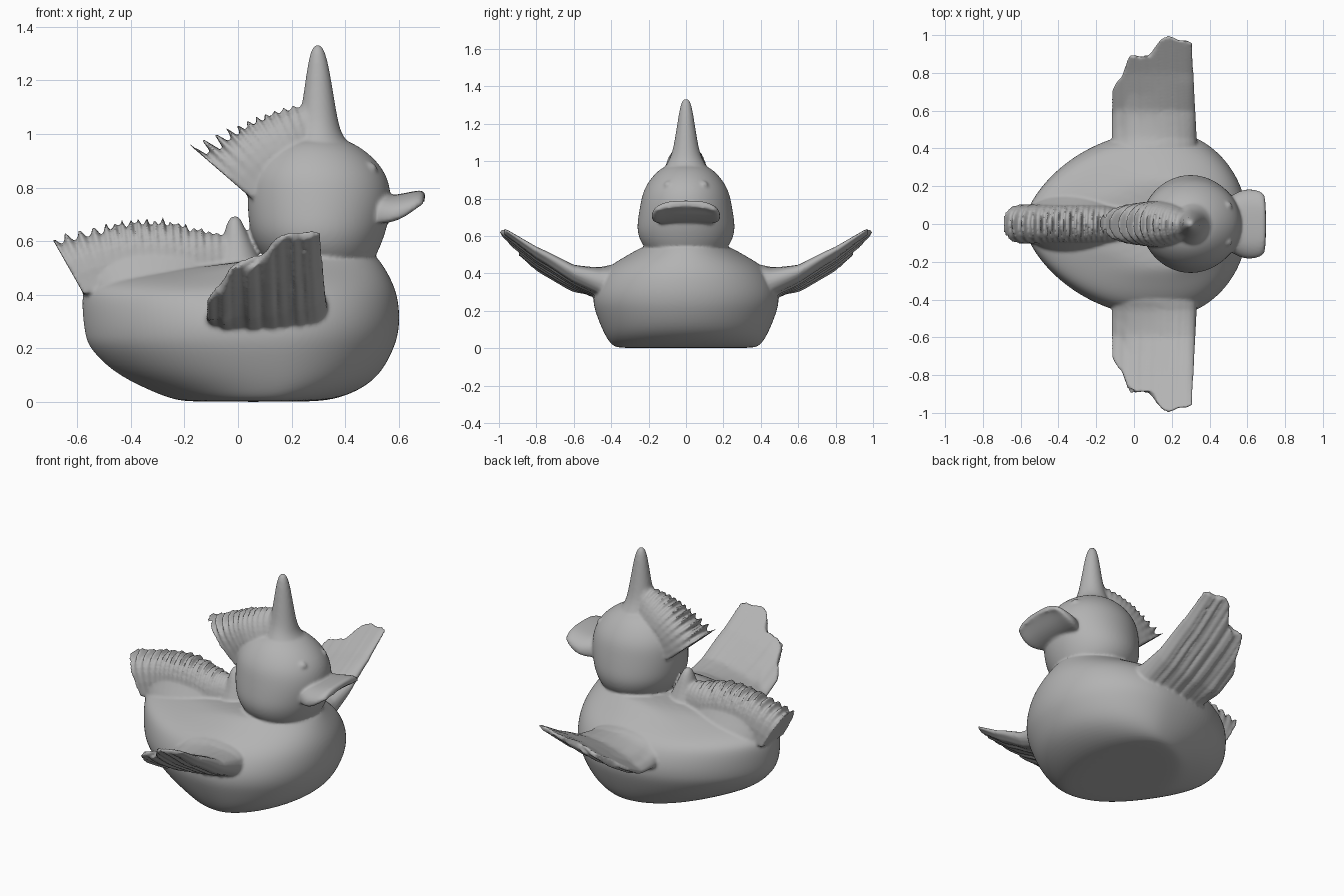
import bpy, bmesh, math, random
from math import sin, cos, pi

if "Cube" in bpy.data.objects:
    bpy.data.objects.remove(bpy.data.objects["Cube"])

random.seed(4)
mat = bpy.data.materials.new("plain grey")
mat.diffuse_color = (0.45, 0.45, 0.45, 1)
mat.use_nodes = True
mat.node_tree.nodes["Principled BSDF"].inputs["Base Color"].default_value = mat.diffuse_color
parts = []


def lerp_keys(keys, t):
    """Linear interpolation through evenly spaced key tuples, t in 0..1."""
    f = t * (len(keys) - 1)
    i = min(int(f), len(keys) - 2)
    return [a + (b - a) * (f - i) for a, b in zip(keys[i], keys[i + 1])]


def curve(pts, x):
    """Piecewise linear y(x) through pts."""
    for (x0, y0), (x1, y1) in zip(pts, pts[1:]):
        if x <= x1:
            return y0 + (y1 - y0) * (x - x0) / (x1 - x0)
    return pts[-1][1]


def loft(name, sections, subsurf=0):
    """Skin closed sections of equal point count and cap both ends."""
    bm = bmesh.new()
    rows = [[bm.verts.new(p) for p in s] for s in sections]
    n = len(rows[0])
    for a, b in zip(rows, rows[1:]):
        for i in range(n):
            j = (i + 1) % n
            bm.faces.new((a[i], a[j], b[j], b[i]))
    bm.faces.new(rows[0][::-1])
    bm.faces.new(rows[-1])
    bmesh.ops.recalc_face_normals(bm, faces=bm.faces)
    me = bpy.data.meshes.new(name)
    bm.to_mesh(me)
    bm.free()
    me.materials.append(mat)
    ob = bpy.data.objects.new(name, me)
    bpy.context.collection.objects.link(ob)
    if subsurf:
        m = ob.modifiers.new("smooth", 'SUBSURF')
        m.levels = m.render_levels = subsurf
    parts.append(ob)


def ring(z, x0, x1, w, mid=0.5, n=32, taper=1.0):
    """Egg-shaped horizontal ring, widest at fraction mid; taper sharpens the back."""
    c = x0 + mid * (x1 - x0)
    pts = []
    for i in range(n):
        a = 2 * pi * i / n
        s = math.copysign(abs(sin(a)) ** (taper if cos(a) < 0 else 1), sin(a))
        pts.append((c + cos(a) * ((x1 - c) if cos(a) > 0 else (c - x0)), w * s, z))
    return pts


def sag(p):
    """Lower the back of the body behind the neck."""
    x, y, z = p
    k = max(0, (z - 0.40) / 0.15) * min(1, max(0, (0.1 - x) / 0.25))
    return (x, y, z - 0.055 * k)


def ridge(name, keys, teeth, power):
    """Toothed ridge; keys = base x, base z, tip x, tip z, half width, notch depth."""
    secs = []
    for i in range(2 * teeth + 1):
        bx, bz, tx, tz, w, d = lerp_keys(keys, i / (2 * teeth))
        sec = []
        for k in range(17):
            c, s = cos(pi * k / 16), max(0, sin(pi * k / 16)) ** power
            h = s * (1 - (d * s ** 2 if i % 2 else 0))
            sec.append((bx + (tx - bx) * h, w * c * (1 - 0.08 * s * (i % 2)), bz + (tz - bz) * h))
        secs.append(sec)
    loft(name, secs)


# Body: flat-bottomed egg, wider towards the chest
loft("body", [[sag(p) for p in ring(z, a, b, w, 0.62, taper=1.25)] for z, a, b, w in (
    (0.0, -0.16, 0.24, 0.33), (0.005, -0.24, 0.36, 0.39), (0.05, -0.35, 0.47, 0.425),
    (0.11, -0.47, 0.54, 0.455), (0.20, -0.56, 0.585, 0.49), (0.25, -0.575, 0.6, 0.50),
    (0.31, -0.583, 0.607, 0.495), (0.39, -0.588, 0.60, 0.46), (0.45, -0.575, 0.578, 0.40),
    (0.50, -0.51, 0.55, 0.31), (0.535, -0.38, 0.525, 0.25), (0.55, -0.1, 0.51, 0.21))], 2)

# Head
loft("head", [ring(z, a, b, w) for z, a, b, w in (
    (0.48, 0.14, 0.48, 0.17), (0.53, 0.105, 0.508, 0.215), (0.57, 0.075, 0.528, 0.245),
    (0.63, 0.045, 0.552, 0.264), (0.70, 0.036, 0.568, 0.257), (0.77, 0.034, 0.574, 0.245),
    (0.84, 0.04, 0.56, 0.23), (0.90, 0.07, 0.52, 0.195), (0.95, 0.12, 0.46, 0.15),
    (0.98, 0.18, 0.40, 0.10), (0.99, 0.25, 0.33, 0.03))], 2)

# Horn
loft("horn", [ring(z, a, b, w, n=20) for z, a, b, w in (
    (0.93, 0.18, 0.46, 0.14), (0.98, 0.21, 0.395, 0.105), (1.04, 0.225, 0.376, 0.075),
    (1.12, 0.24, 0.362, 0.06), (1.20, 0.251, 0.349, 0.047), (1.27, 0.262, 0.336, 0.036),
    (1.315, 0.273, 0.322, 0.025), (1.335, 0.288, 0.308, 0.01))], 2)

# Beak: wide upturned bill, lofted along x with drooping corners
loft("beak", [[(x, w * math.copysign(abs(cos(a)) ** 0.6, cos(a)),
                (lo + hi) / 2 + (hi - lo) / 2 * math.copysign(abs(sin(a)) ** 0.7, sin(a))
                - 0.03 * cos(a) ** 2)
               for a in (2 * pi * i / 24 for i in range(24))]
              for x, w, lo, hi in (
                  (0.46, 0.12, 0.67, 0.78), (0.53, 0.16, 0.668, 0.775), (0.58, 0.185, 0.675, 0.772),
                  (0.63, 0.185, 0.70, 0.782), (0.67, 0.175, 0.737, 0.79),
                  (0.69, 0.158, 0.752, 0.79), (0.699, 0.125, 0.762, 0.784))], 2)

# Eyes: small bumps
for side, word in ((-1, "right"), (1, "left")):
    loft(word + "_eye", [[(0.488 + 0.032 * cos(p), side * 0.093 + 0.028 * sin(p) * cos(a),
                           0.868 + 0.028 * sin(p) * sin(a))
                          for a in (2 * pi * i / 16 for i in range(16))]
                         for p in (0.05 + 3.04 * k / 10 for k in range(11))])

# Head crest
ridge("head_crest", [
    (0.29, 0.94, 0.24, 1.118, 0.08, 0.12), (0.22, 0.93, 0.14, 1.095, 0.11, 0.20),
    (0.16, 0.90, 0.045, 1.065, 0.122, 0.25), (0.11, 0.85, -0.055, 1.02, 0.122, 0.32),
    (0.05, 0.76, -0.195, 0.972, 0.11, 0.42)], 11, 0.85)

# Back fin running into the upturned tail
ridge("back_fin", [
    (-0.04, 0.45, -0.05, 0.625, 0.08, 0.05), (-0.15, 0.45, -0.16, 0.66, 0.10, 0.22),
    (-0.25, 0.45, -0.27, 0.695, 0.105, 0.28), (-0.36, 0.45, -0.385, 0.695, 0.105, 0.28),
    (-0.46, 0.44, -0.50, 0.67, 0.105, 0.22), (-0.575, 0.40, -0.70, 0.62, 0.105, 0.22)], 19, 0.65)

# Tail root blending into the body
loft("tail_root", [ring(z, a, b, w, n=20) for z, a, b, w in (
    (0.36, -0.575, -0.08, 0.20), (0.42, -0.585, -0.05, 0.18), (0.48, -0.598, -0.03, 0.145),
    (0.54, -0.618, -0.02, 0.105), (0.58, -0.63, -0.04, 0.085))], 1)

# Nub at the front end of the fin
loft("back_nub", [ring(z, a, b, w, n=16) for z, a, b, w in (
    (0.45, -0.13, 0.12, 0.13), (0.54, -0.085, 0.08, 0.085), (0.61, -0.058, 0.045, 0.06),
    (0.67, -0.042, 0.017, 0.038), (0.695, -0.025, 0.003, 0.014))], 2)

# Wings: swept-up blades with a thick root and a ragged tip
REACH = [0.70, 0.76, 0.78, 0.89, 0.90, 0.87, 0.90, 0.88, 0.96, 0.99, 1.0, 0.98, 0.97, 0.975, 0.96]
MID = [(0.3, 0.345), (0.45, 0.345), (0.6, 0.385), (0.8, 0.49), (1.0, 0.622)]
THICK = [(0.3, 0.115), (0.42, 0.105), (0.5, 0.085), (0.6, 0.064), (0.8, 0.040), (1.0, 0.013)]
N, S = 42, 22
groove = [random.uniform(-1, 1) for _ in range(N + 1)]


def wing_point(u, k, s, face, side):
    reach = lerp_keys([(r,) for r in REACH], u)[0]
    y = 0.34 + s * (reach - 0.34)
    x = -0.118 + u * (0.455 - 0.03 * s)
    lift = curve(MID, y) + (u - 0.65) * 0.10 * min(1, s * 1.6)
    edge = (4 * u * (1 - u)) ** 0.45 if 0 < u < 1 else 0
    t = curve(THICK, y) * (0.12 + 0.88 * edge) * (0.6 + 0.4 * u if s > 0.4 else 1 - s * (1 - u))
    rough = groove[k] * 0.008 * min(1, 2 * s) * (1.3 if face < 0 else 0.35)
    return (x, side * y, min(0.64, lift + face * max(t + rough, 0.008)))


for side, word in ((-1, "right"), (1, "left")):
    secs = []
    for j in range(S + 1):
        s = j / S
        secs.append([wing_point(k / N, k, s, 1, side) for k in range(N + 1)]
                    + [wing_point(k / N, k, s, -1, side) for k in range(N, -1, -1)])
    loft(word + "_wing", secs)

# Fuse all parts into one sculpted skin and soften the seams
for ob in parts:
    ob.select_set(True)
    bpy.context.view_layer.objects.active = ob
    for m in list(ob.modifiers):
        bpy.ops.object.modifier_apply(modifier=m.name)
bpy.context.view_layer.objects.active = parts[0]
bpy.ops.object.join()
bird = parts[0]
bird.name = "toy_bird"
fuse = bird.modifiers.new("fuse", 'REMESH')
fuse.mode = 'VOXEL'
fuse.voxel_size = 0.0085
fuse.use_smooth_shade = True
soft = bird.modifiers.new("soften", 'SMOOTH')
soft.factor = 0.5
soft.iterations = 3
bpy.ops.object.modifier_apply(modifier="fuse")
bpy.ops.object.modifier_apply(modifier="soften")
bird.data.materials.clear()
bird.data.materials.append(mat)
bird.data.shade_smooth()
